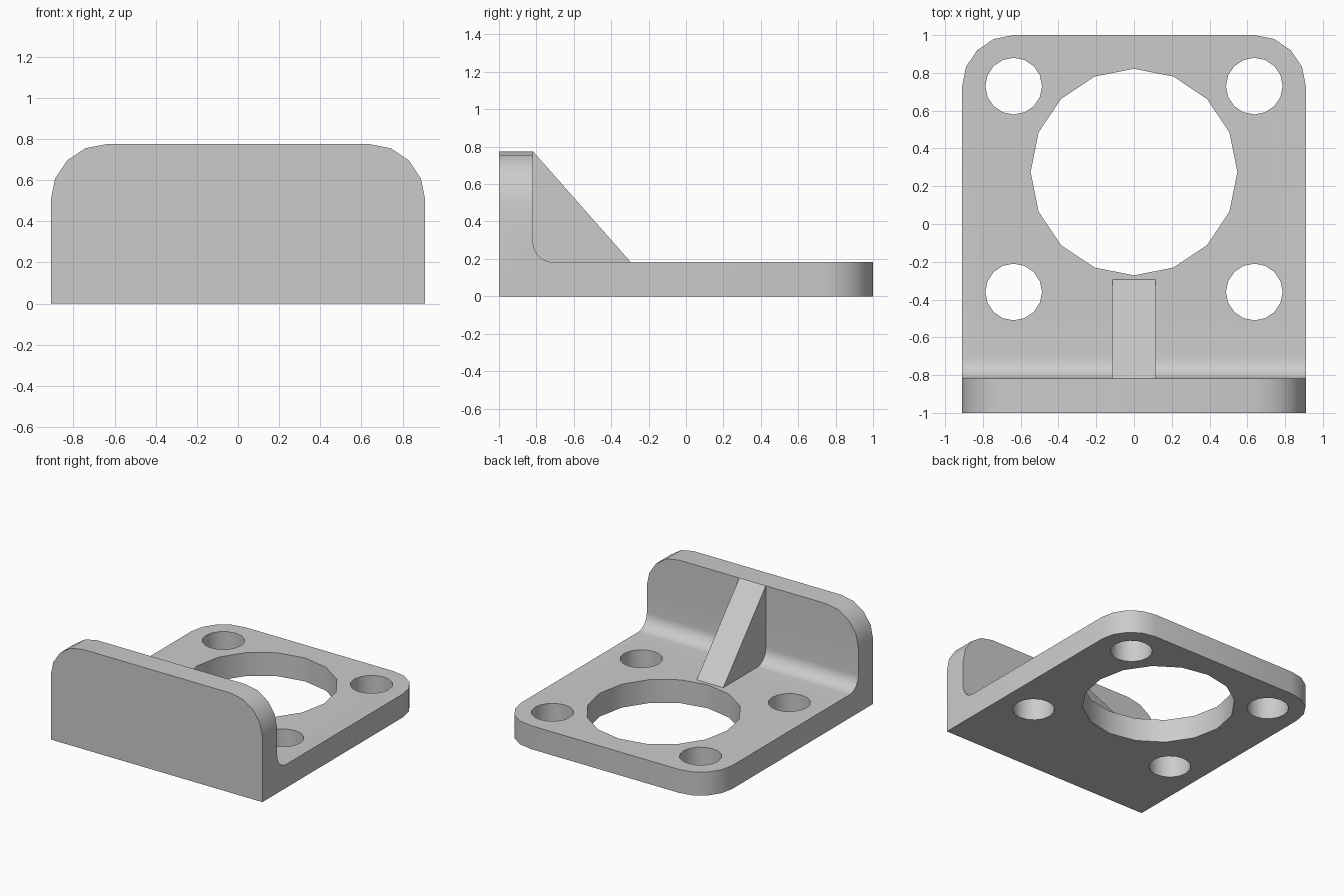
import bpy, bmesh

cube = bpy.data.objects.get("Cube")
if cube:
    bpy.data.objects.remove(cube, do_unlink=True)

W, H, T = 0.91, 0.775, 0.182      # half width, wall height, plate thickness
WALL = -1 + T                     # inner face of the wall
FILLET, CORNER = 0.11, 0.272

grey = bpy.data.materials.new("light_grey")
grey.use_nodes = True
grey.diffuse_color = (0.6, 0.6, 0.6, 1)
grey.node_tree.nodes["Principled BSDF"].inputs["Base Color"].default_value = grey.diffuse_color


def make_object(name, bm):
    bmesh.ops.recalc_face_normals(bm, faces=bm.faces)
    mesh = bpy.data.meshes.new(name)
    bm.to_mesh(mesh)
    bm.free()
    mesh.materials.append(grey)
    obj = bpy.data.objects.new(name, mesh)
    bpy.context.collection.objects.link(obj)
    return obj


def extrude_profile(points, half_width):
    """Extrude a (y, z) outline across x."""
    bm = bmesh.new()
    face = bm.faces.new([bm.verts.new((-half_width, y, z)) for y, z in points])
    ext = bmesh.ops.extrude_face_region(bm, geom=[face])
    verts = [g for g in ext["geom"] if isinstance(g, bmesh.types.BMVert)]
    bmesh.ops.translate(bm, verts=verts, vec=(2 * half_width, 0, 0))
    return bm


def round_edges(bm, test, radius, segments):
    edges = [e for e in bm.edges if all(test(v.co) for v in e.verts)]
    bmesh.ops.bevel(bm, geom=edges, offset=radius, offset_type='OFFSET',
                    segments=segments, profile=0.5, affect='EDGES')


def near(a, b):
    return abs(a - b) < 1e-4


# Angle bracket: base plate and upright wall in one outline
bm = extrude_profile([(-1, 0), (1, 0), (1, T), (WALL, T), (WALL, H), (-1, H)], W)
round_edges(bm, lambda c: near(c.y, WALL) and near(c.z, T), FILLET, 8)
for side in (-W, W):
    round_edges(bm, lambda c: near(c.x, side) and near(c.y, 1), CORNER, 4)
    round_edges(bm, lambda c: near(c.x, side) and near(c.z, H), CORNER, 4)
bracket = make_object("bracket", bm)


# Centre bore and four bolt holes
def cut_hole(name, x, y, radius):
    bm = bmesh.new()
    bmesh.ops.create_cone(bm, cap_ends=True, segments=16, radius1=radius,
                          radius2=radius, depth=1)
    bmesh.ops.translate(bm, verts=bm.verts, vec=(x, y, 0))
    cutter = make_object(name, bm)
    cutter.hide_render = True
    cutter.hide_set(True)
    mod = bracket.modifiers.new(name, 'BOOLEAN')
    mod.operation = 'DIFFERENCE'
    mod.solver = 'EXACT'
    mod.object = cutter
    bpy.context.view_layer.objects.active = bracket
    bpy.ops.object.modifier_apply(modifier=name)
    bpy.data.objects.remove(cutter, do_unlink=True)


cut_hole("centre_bore", 0, 0.275, 0.547)
for x in (-0.637, 0.637):
    for y in (-0.36, 0.73):
        cut_hole("bolt_hole", x, y, 0.15)

# Triangular stiffening rib
rib = make_object("rib", extrude_profile([(WALL, T), (-0.295, T), (WALL, H)], 0.114))

# Smooth the rounded surfaces only
bpy.ops.object.select_all(action='DESELECT')
bracket.select_set(True)
bpy.context.view_layer.objects.active = bracket
bpy.ops.object.shade_smooth_by_angle(angle=0.52)
